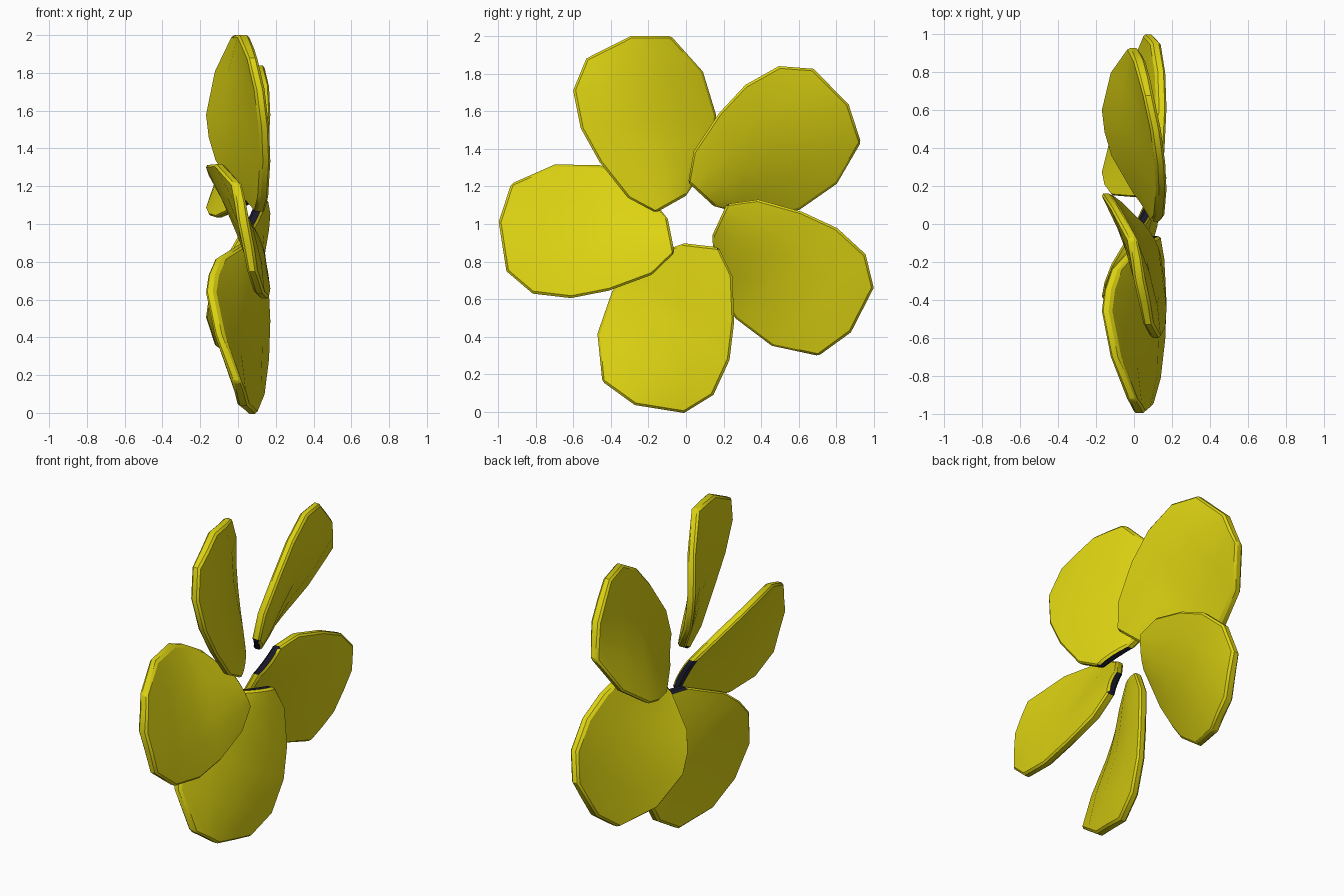
import bpy, bmesh, math
from mathutils import Matrix, Vector

if "Cube" in bpy.data.objects:
    bpy.data.objects.remove(bpy.data.objects["Cube"])


def material(name, rgb):
    m = bpy.data.materials.new(name)
    m.diffuse_color = (*rgb, 1)
    m.use_nodes = True
    m.node_tree.nodes["Principled BSDF"].inputs["Base Color"].default_value = m.diffuse_color
    return m


yellow = material("yellow", (0.73, 0.66, 0.006))
navy = material("dark navy", (0.01, 0.01, 0.025))

# Blade edges from root to tip, as (x, y, z) about the hub centre
trailing = [(0.03, -0.036, 0.128), (-0.10, 0.09, 0.32), (-0.135, 0.118, 0.44),
            (-0.148, 0.124, 0.558), (-0.10, 0.054, 0.788), (-0.005, -0.116, 0.978)]
leading = [(0.115, -0.196, 0.038), (0.135, -0.346, 0.118), (0.147, -0.496, 0.308),
           (0.14, -0.596, 0.488), (0.115, -0.636, 0.688), (0.075, -0.566, 0.858)]
COLS = (0, 0.25, 0.5, 0.75, 1)


def blade_mesh():
    bm = bmesh.new()
    front, back = [], []
    last = len(trailing) - 1
    for i, (a, b) in enumerate(zip(trailing, leading)):
        a, b = Vector(a), Vector(b)
        grow = 0.25 if i in (0, last) else 1
        f_row, b_row = [], []
        for t in COLS:
            bulge = 4 * t * (1 - t)
            p = a.lerp(b, t)
            p.x += 0.033 * bulge * grow            # camber
            if i == last:                          # rounded tip
                p += Vector((-0.015, 0.012, 0.06)) * (1 - abs(2 * t - 1))
            h = 0.027 + 0.014 * bulge * grow       # half thickness
            f_row.append(bm.verts.new(p + Vector((h, 0, 0))))
            b_row.append(bm.verts.new(p - Vector((h, 0, 0))))
        front.append(f_row)
        back.append(b_row)
    n = len(COLS) - 1
    for i in range(last):
        for j in range(n):
            for g in (front, back):
                bm.faces.new((g[i][j], g[i][j + 1], g[i + 1][j + 1], g[i + 1][j]))
        for j in (0, n):
            bm.faces.new((front[i][j], front[i + 1][j], back[i + 1][j], back[i][j]))
    for j in range(n):
        for i in (0, last):
            f = bm.faces.new((front[i][j], front[i][j + 1], back[i][j + 1], back[i][j]))
            f.material_index = 1 if i == 0 else 0  # dark root cut
    bmesh.ops.recalc_face_normals(bm, faces=bm.faces)
    me = bpy.data.meshes.new("blade")
    bm.to_mesh(me)
    bm.free()
    me.materials.append(yellow)
    me.materials.append(navy)
    return me


# Five blades around the x axis
mesh = blade_mesh()
for k in range(5):
    ob = bpy.data.objects.new(f"propeller_blade_{k + 1}", mesh.copy())
    bpy.context.collection.objects.link(ob)
    ob.data.transform(Matrix.Rotation(math.radians(72 * k), 4, 'X'))
    ob.location = (0, 0.036, 1.022)
    bev = ob.modifiers.new("soft_edge", 'BEVEL')
    bev.width = 0.012
    bev.segments = 1
    bev.limit_method = 'ANGLE'
    bev.angle_limit = math.radians(45)
    bpy.ops.object.select_all(action='DESELECT')
    ob.select_set(True)
    bpy.context.view_layer.objects.active = ob
    bpy.ops.object.shade_smooth_by_angle(angle=math.radians(40))
